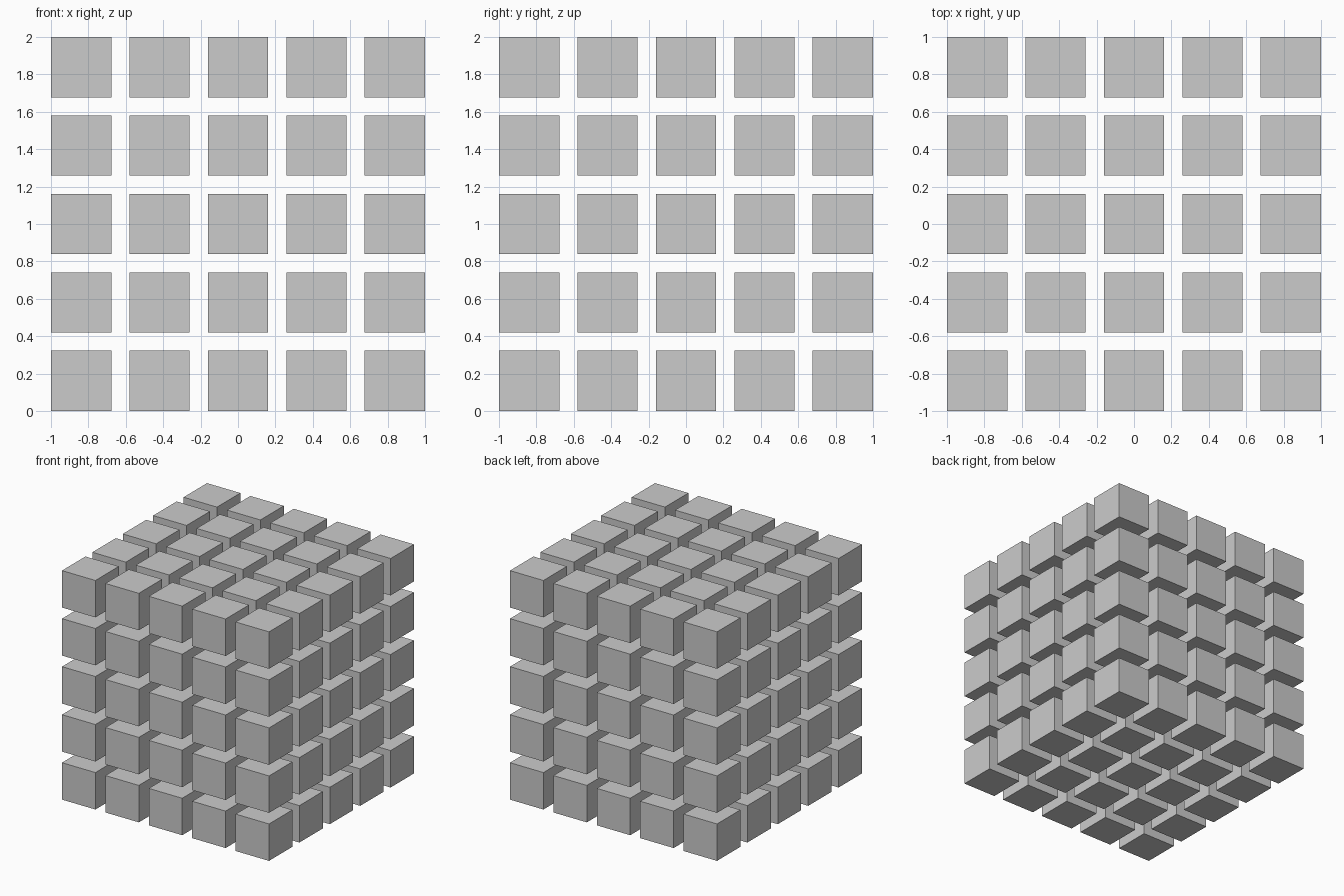
import bpy

if "Cube" in bpy.data.objects:
    bpy.data.objects.remove(bpy.data.objects["Cube"])

COUNT = 5
SIZE = 2 / 6.2        # cube edge
PITCH = SIZE * 1.3    # centre-to-centre spacing
START = -PITCH * (COUNT - 1) / 2

# Corner cube, repeated along all three axes into a 5 x 5 x 5 lattice
bpy.ops.mesh.primitive_cube_add(size=SIZE, location=(START, START, SIZE / 2))
cubes = bpy.context.object
cubes.name = "cube_lattice"

for axis, label in enumerate("xyz"):
    array = cubes.modifiers.new("array_" + label, 'ARRAY')
    array.count = COUNT
    array.use_relative_offset = False
    array.use_constant_offset = True
    offset = [0.0, 0.0, 0.0]
    offset[axis] = PITCH
    array.constant_offset_displace = offset
